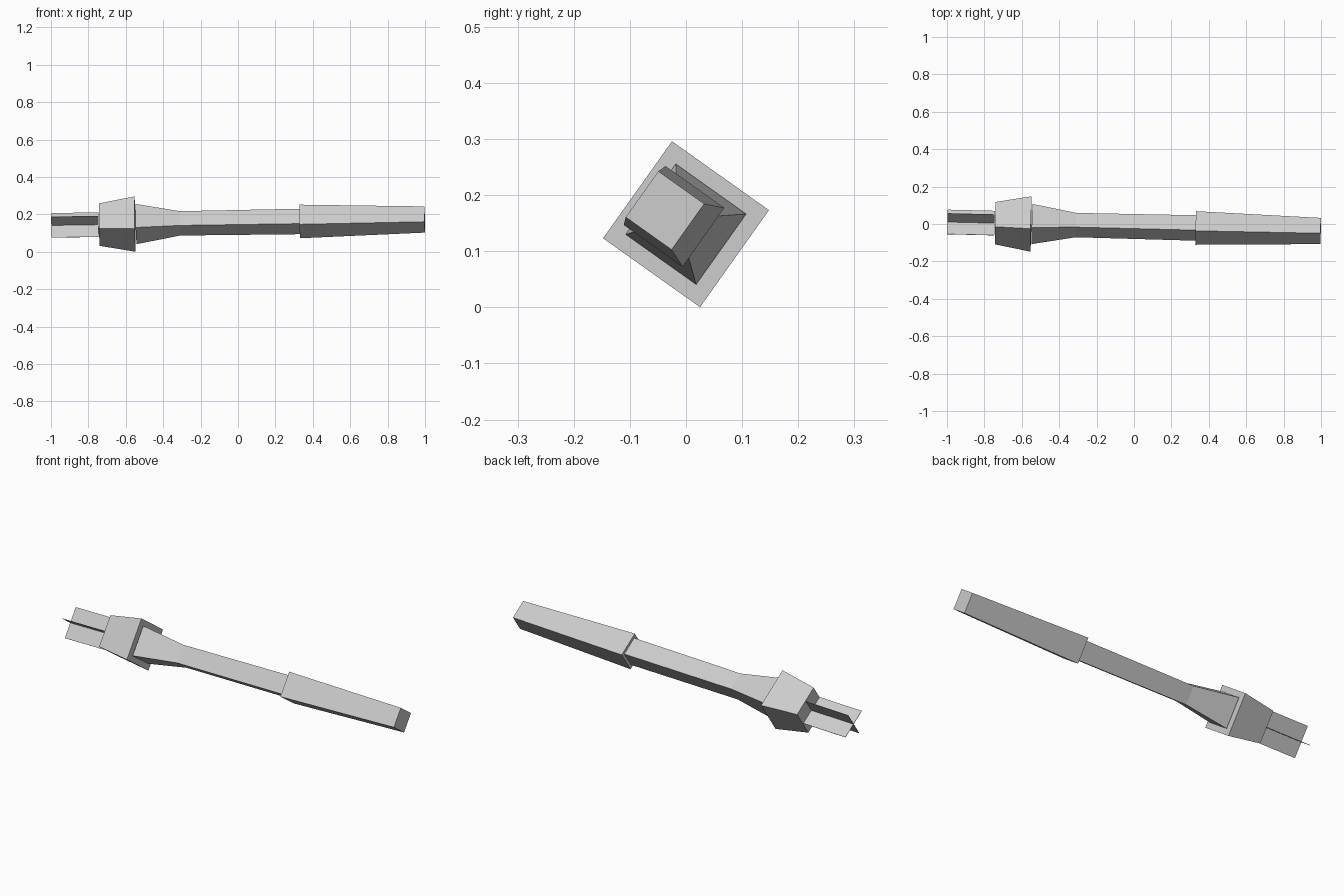
import bpy, bmesh, math
from mathutils import Vector

cube = bpy.data.objects.get("Cube")
if cube:
    bpy.data.objects.remove(cube, do_unlink=True)

grey = bpy.data.materials.new("plain_grey")
grey.use_nodes = True
COLOUR = (0.6, 0.6, 0.6, 1)
grey.diffuse_color = COLOUR
grey.node_tree.nodes["Principled BSDF"].inputs["Base Color"].default_value = COLOUR

# Slightly tilted long axis, with two directions across it
AXIS = Vector((1, -0.0242, 0.0158)).normalized()
SIDE = Vector((0, 1, 0))
SIDE = (SIDE - AXIS * SIDE.dot(AXIS)).normalized()
UP = AXIS.cross(SIDE)
TWIST = math.radians(99.6)


def point(x, angle, radius):
    centre = Vector((x, -0.0133 - 0.0242 * x, 0.1568 + 0.0158 * x))
    return centre + radius * (SIDE * math.cos(angle) + UP * math.sin(angle))


def finish(bm, name):
    mesh = bpy.data.meshes.new(name)
    bm.to_mesh(mesh)
    bm.free()
    mesh.materials.append(grey)
    obj = bpy.data.objects.new(name, mesh)
    bpy.context.collection.objects.link(obj)
    return obj


def square_bar(name, rings, reversed_sides=(), split_side=None):
    """Loft a four-sided bar through (x, corner radius) rings."""
    bm = bmesh.new()
    loops = [[bm.verts.new(point(x, TWIST + k * math.pi / 2, r)) for k in range(4)]
             for x, r in rings]
    for i, (a, b) in enumerate(zip(loops, loops[1:])):
        for k in range(4):
            n = (k + 1) % 4
            if k == split_side:
                bm.faces.new((b[n], a[n], a[k]))
                bm.faces.new((a[k], b[n], b[k]))
                continue
            face = bm.faces.new((a[k], a[n], b[n], b[k]))
            if (i, k) in reversed_sides:
                face.normal_flip()
    bm.faces.new(loops[0][::-1])
    bm.faces.new(loops[-1])
    return finish(bm, name)


def fin(name, angle):
    """Thin plate through the axis at the tail end."""
    bm = bmesh.new()
    half, thick = 0.08, 0.001
    corners = []
    for x in (-0.998, -0.745):
        for side in (1, -1):
            for t in (thick, -thick):
                offset = point(0, angle + math.pi / 2, t) - point(0, 0, 0)
                corners.append(bm.verts.new(point(x, angle, side * half) + offset))
    bmesh.ops.convex_hull(bm, input=corners)
    bmesh.ops.dissolve_limit(bm, angle_limit=0.01, verts=bm.verts[:], edges=bm.edges[:])
    bmesh.ops.recalc_face_normals(bm, faces=bm.faces[:])
    return finish(bm, name)


# Grip, shaft with flared end, collar
square_bar("grip", [(0.33, 0.091), (0.998, 0.071)], split_side=1)
square_bar("flared_shaft", [(-0.545, 0.109), (-0.31, 0.066), (0.33, 0.069)],
           reversed_sides={(1, 2), (1, 3)})
square_bar("collar", [(-0.742, 0.115), (-0.55, 0.15)])

# Crossed plates at the tail
for label, turn in (("upright", -45), ("level", -135)):
    fin(label + "_tail_plate", TWIST + math.radians(turn))
